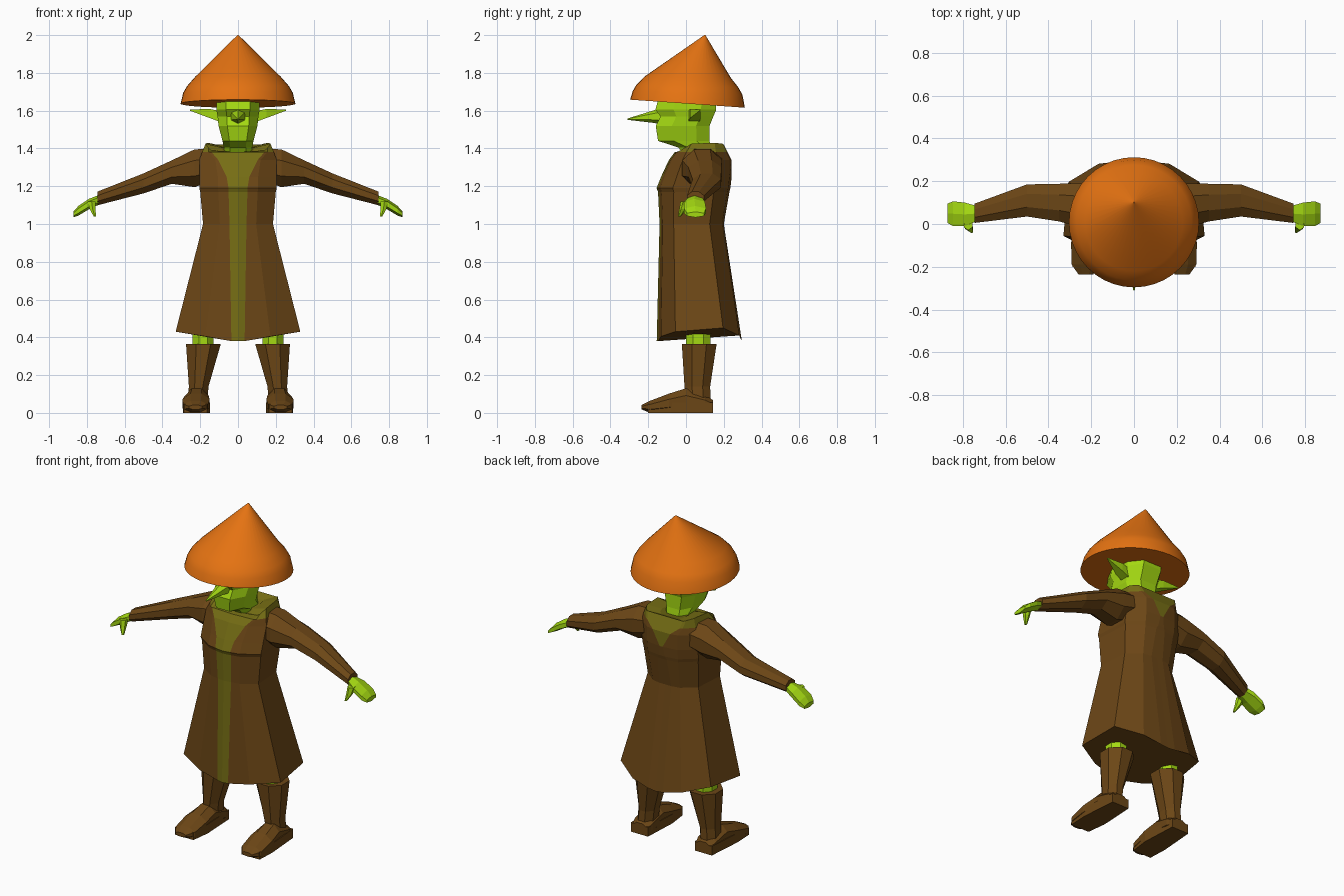
import bpy, bmesh, math
from mathutils import Vector


def material(name, rgb):
    m = bpy.data.materials.new(name)
    m.diffuse_color = (*rgb, 1)
    return m


BROWN = material("brown cloth", (0.150, 0.062, 0.008))
OLIVE = material("olive trim", (0.180, 0.155, 0.007))
GREEN = material("green skin", (0.370, 0.690, 0.006))
ORANGE = material("orange straw", (0.780, 0.170, 0.006))


def loft(name, rings, mats, rule=None, mirror=False):
    """Skin a list of equal-length point rings and close both ends."""
    bm = bmesh.new()
    rows = [[bm.verts.new(p) for p in r] for r in rings]
    n = len(rows[0])
    for i in range(len(rows) - 1):
        for j in range(n):
            k = (j + 1) % n
            f = bm.faces.new((rows[i][j], rows[i][k], rows[i + 1][k], rows[i + 1][j]))
            f.material_index = rule(i, j) if rule else 0
    bm.faces.new(rows[0][::-1])
    f = bm.faces.new(rows[-1])
    f.material_index = rule(len(rows), 0) if rule else 0
    bmesh.ops.recalc_face_normals(bm, faces=bm.faces)
    me = bpy.data.meshes.new(name)
    bm.to_mesh(me)
    bm.free()
    for m in mats:
        me.materials.append(m)
    ob = bpy.data.objects.new(name, me)
    bpy.context.collection.objects.link(ob)
    if mirror:
        ob.modifiers.new("other_side", 'MIRROR')
    return ob


def section(axis, x, y, z, a, b, n=8):
    """Flat-sided cross-section around a centre, with half-sizes a and b."""
    pts = []
    s = 1 / math.cos(math.pi / n)
    for i in range(n):
        t = 2 * math.pi * (i + 0.5) / n
        u, v = a * s * math.cos(t), b * s * math.sin(t)
        d = {'X': (0, u, v), 'Y': (u, 0, v), 'Z': (u, v, 0)}[axis]
        pts.append(Vector((x, y, z)) + Vector(d))
    return pts


def tube(name, axis, rows, mat, n=8, mirror=True):
    return loft(name, [section(axis, *r, n=n) for r in rows], [mat], mirror=mirror)


# Coat: height, trim half-width, half-width, front, back, back-collar half-width
COAT = [
    (0.38, 0.035, 0.330, -0.155, 0.295, 0.05),
    (1.00, 0.045, 0.185, -0.140, 0.200, 0.04),
    (1.17, 0.050, 0.200, -0.148, 0.230, 0.03),
    (1.19, 0.050, 0.205, -0.156, 0.235, 0.02),
    (1.25, 0.060, 0.205, -0.132, 0.242, 0.01),
    (1.34, 0.105, 0.205, -0.090, 0.240, 0.06),
    (1.38, 0.140, 0.190, -0.060, 0.220, 0.11),
    (1.40, 0.140, 0.172, -0.020, 0.200, 0.12),
    (1.38, 0.060, 0.090, -0.010, 0.150, 0.06),
]
HEM = (0, 0, 0.025, 0.05, 0.07, 0.03, 0.005, 0)
COLLAR = (-0.02, -0.01, 0.0, 0.025, 0.03, 0.025, 0.02, 0.02)


def coat_ring(i, row):
    z, trim, w, yf, yb, bc = row
    d = yb - yf
    fx = max(0.52 * w, trim + 0.015)
    half = [(0, yf), (trim, yf + 0.008), (fx, yf + 0.05 * d), (w, yf + 0.22 * d),
            (w * 0.93, yf + 0.78 * d), (max(0.5 * w, bc + 0.015), yb - 0.03 * d),
            (bc, yb), (0, yb)]
    lift = HEM if i == 0 else COLLAR if i >= 7 else (0,) * 8
    pts = [(x, y, z + h) for (x, y), h in zip(half, lift)]
    return pts + [(-x, y, h) for x, y, h in pts[6:0:-1]]


def coat_colour(i, j):
    front = j in (0, 13)
    back = j in (6, 7) or j in (5, 8) and i >= 6
    return 1 if front or i >= 6 or (back and i >= 4) else 0


loft("coat", [coat_ring(i, r) for i, r in enumerate(COAT)], [BROWN, OLIVE], coat_colour)

# Sleeves and hands
tube("sleeve", 'X', [
    (0.10, 0.09, 1.32, 0.10, 0.08), (0.23, 0.085, 1.295, 0.105, 0.10),
    (0.35, 0.10, 1.275, 0.088, 0.062), (0.50, 0.11, 1.215, 0.075, 0.053),
    (0.745, 0.05, 1.135, 0.045, 0.036)], BROWN)
tube("hand", 'X', [
    (0.72, 0.05, 1.135, 0.030, 0.022), (0.79, 0.045, 1.105, 0.055, 0.024),
    (0.845, 0.048, 1.07, 0.058, 0.022), (0.872, 0.05, 1.05, 0.045, 0.013)], GREEN, 6)
tube("thumb", 'Z', [
    (0.775, 0.0, 1.12, 0.020, 0.025), (0.77, -0.015, 1.08, 0.016, 0.018),
    (0.758, -0.035, 1.04, 0.006, 0.007)], GREEN, 6)

# Legs and boots
tube("leg", 'Z', [(0.185, 0.065, 0.30, 0.055, 0.065), (0.185, 0.065, 0.50, 0.055, 0.065)], GREEN)
tube("boot_shaft", 'Z', [
    (0.215, 0.065, 0.05, 0.052, 0.065), (0.208, 0.06, 0.14, 0.052, 0.068),
    (0.183, 0.07, 0.365, 0.092, 0.092)], BROWN)
tube("boot_foot", 'Y', [
    (0.215, 0.142, 0.035, 0.050, 0.033), (0.215, 0.10, 0.048, 0.062, 0.048),
    (0.218, 0.0, 0.065, 0.062, 0.065), (0.222, -0.09, 0.051, 0.072, 0.051),
    (0.225, -0.19, 0.032, 0.066, 0.032), (0.225, -0.235, 0.030, 0.035, 0.012)], BROWN)
tube("boot_sole", 'Y', [
    (0.217, 0.142, 0.028, 0.058, 0.028), (0.220, -0.08, 0.028, 0.072, 0.028),
    (0.225, -0.20, 0.023, 0.062, 0.023)], BROWN, 4)

# Head: height, half-width, front, back
HEAD = [(1.35, 0.075, 0.00, 0.13), (1.405, 0.075, -0.04, 0.13), (1.44, 0.082, -0.148, 0.125),
        (1.52, 0.103, -0.160, 0.125), (1.57, 0.108, -0.135, 0.145),
        (1.605, 0.115, -0.162, 0.16), (1.72, 0.11, -0.13, 0.16)]


def head_ring(z, w, f, b):
    half = [(0.55 * w, f), (w, f + 0.3 * (b - f)), (w, f + 0.75 * (b - f)), (0.55 * w, b)]
    return [(x, y, z) for x, y in half] + [(-x, y, z) for x, y in half[::-1]]


loft("head", [head_ring(*r) for r in HEAD], [GREEN])
tube("nose", 'Y', [
    (0, -0.11, 1.572, 0.042, 0.042), (0, -0.175, 1.568, 0.030, 0.028),
    (0, -0.31, 1.555, 0.003, 0.003)], GREEN, 6, False)
tube("ear", 'X', [
    (0.08, 0.04, 1.565, 0.030, 0.030), (0.15, 0.05, 1.585, 0.028, 0.024),
    (0.255, 0.075, 1.603, 0.003, 0.003)], GREEN, 4)

# Straw hat: radius, centre y, centre z, tilt
HAT = [(0.304, 0.008, 1.637, 0.07), (0.290, 0.008, 1.695, 0.03), (0.270, 0.006, 1.73, 0.02),
       (0.228, 0.008, 1.778, 0.01), (0.003, 0.10, 2.0, 0.0)]
N = 40
hat = loft("hat", [[(r * math.cos(2 * math.pi * i / N), cy + r * math.sin(2 * math.pi * i / N),
                     cz - k * r * math.sin(2 * math.pi * i / N)) for i in range(N)]
                   for r, cy, cz, k in HAT], [ORANGE])
bpy.context.view_layer.objects.active = hat
hat.select_set(True)
bpy.ops.object.shade_smooth_by_angle(angle=math.radians(25))
